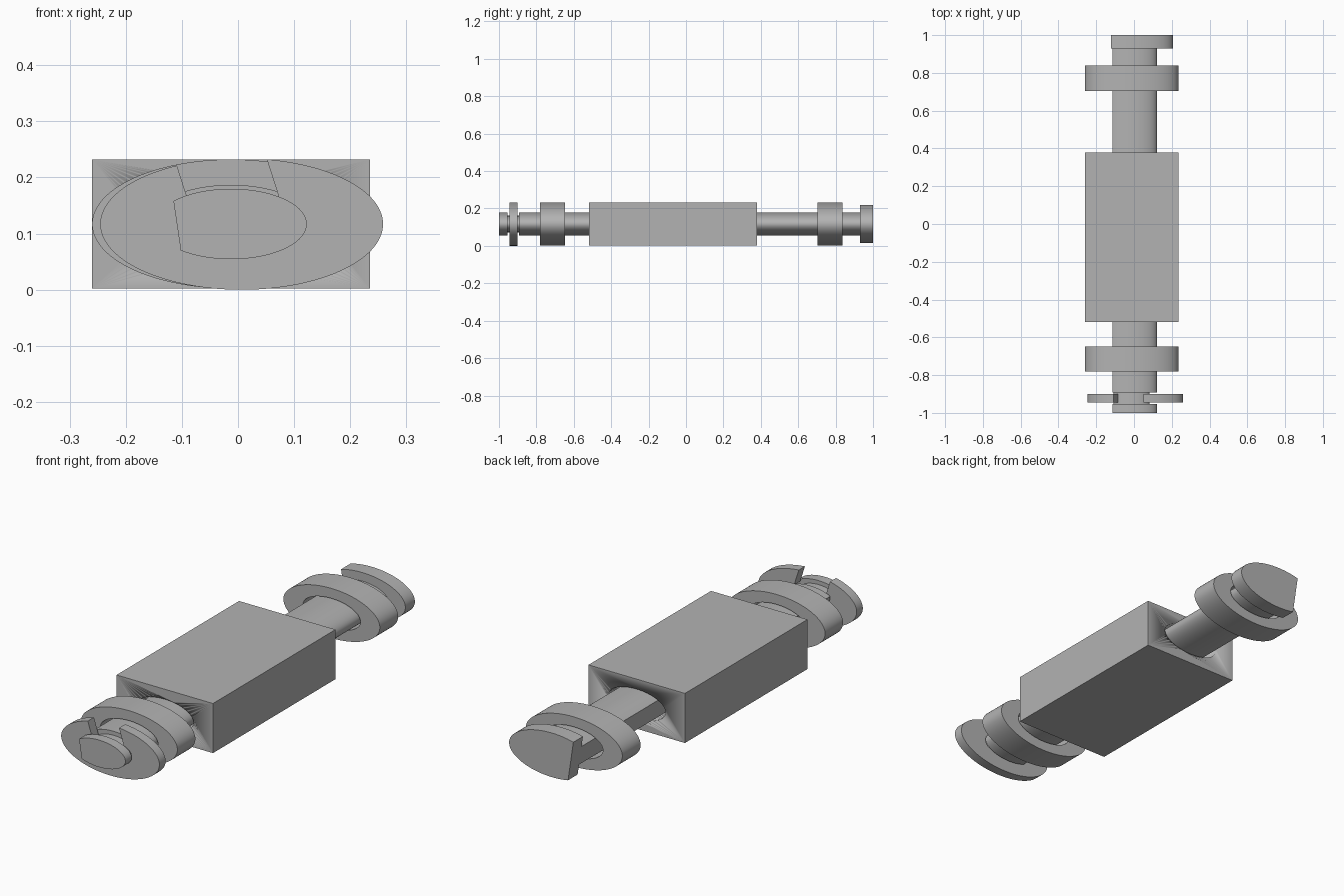
import bpy, bmesh, math
from mathutils import Vector

if "Cube" in bpy.data.objects:
    bpy.data.objects.remove(bpy.data.objects["Cube"], do_unlink=True)

AXIS_X, AXIS_Z = -0.0125, 0.117   # shared centre line, running along y
SQUASH = 0.465                    # round parts are flattened in height
SEGMENTS = 128
BORE = 0.148

steel = bpy.data.materials.new("grey steel")
steel.use_nodes = True
steel.diffuse_color = (0.45, 0.45, 0.45, 1)
steel.node_tree.nodes["Principled BSDF"].inputs["Base Color"].default_value = (0.45, 0.45, 0.45, 1)


def finish(name, bm):
    """Turn a bmesh into a shaded object."""
    bmesh.ops.recalc_face_normals(bm, faces=bm.faces)
    mesh = bpy.data.meshes.new(name)
    bm.to_mesh(mesh)
    bm.free()
    mesh.materials.append(steel)
    obj = bpy.data.objects.new(name, mesh)
    bpy.context.collection.objects.link(obj)
    bpy.ops.object.select_all(action='DESELECT')
    bpy.context.view_layer.objects.active = obj
    obj.select_set(True)
    bpy.ops.object.shade_smooth_by_angle(angle=math.radians(30))
    return obj


def point(radius, angle, y, x=AXIS_X):
    return (x + radius * math.cos(angle), y, AXIS_Z + SQUASH * radius * math.sin(angle))


def turned(profile, tube=False):
    """Sweep (radius, y) points around the axis; cap the ends unless it is a tube."""
    bm = bmesh.new()
    rings = [[bm.verts.new(point(r, math.tau * i / SEGMENTS, y)) for i in range(SEGMENTS)]
             for r, y in profile]
    pairs = list(zip(rings, rings[1:]))
    if tube:
        pairs.append((rings[-1], rings[0]))
    else:
        bm.faces.new(rings[0])
        bm.faces.new(rings[-1])
    for a, b in pairs:
        for i in range(SEGMENTS):
            j = (i + 1) % SEGMENTS
            bm.faces.new((a[i], a[j], b[j], b[i]))
    return bm


# Headed pin with a retaining groove, and one flat along its whole length
pin = turned([(0.135, -1), (0.135, -0.954), (0.095, -0.954), (0.095, -0.893),
              (0.135, -0.893), (0.135, 0.93), (0.22, 0.93), (0.22, 1)])
cut = bmesh.ops.bisect_plane(pin, geom=pin.verts[:] + pin.edges[:] + pin.faces[:],
                             plane_co=Vector((-0.109, 0, AXIS_Z)),
                             plane_no=Vector((-1, 0, -0.148)), clear_outer=True)
rim = [e for e in cut["geom_cut"] if isinstance(e, bmesh.types.BMEdge) and e.is_boundary]
bmesh.ops.edgenet_fill(pin, edges=rim)
finish("headed_pin", pin)

# Collars either side of the block
for name, y0, y1 in (("front_collar", -0.78, -0.648), ("back_collar", 0.704, 0.838)):
    finish(name, turned([(BORE, y0), (0.2475, y0), (0.2475, y1), (BORE, y1)], tube=True))

# Central block, bored through
bm = bmesh.new()
bmesh.ops.create_cube(bm, size=1)
bmesh.ops.scale(bm, vec=(0.495, 0.898, 0.23), verts=bm.verts)
bmesh.ops.translate(bm, vec=(AXIS_X, -0.07, AXIS_Z), verts=bm.verts)
block = finish("centre_block", bm)
drill = finish("bore_cutter", turned([(BORE, -0.6), (BORE, 0.5)]))
drill.hide_render = True
bore = block.modifiers.new("bore", 'BOOLEAN')
bore.operation, bore.solver, bore.object = 'DIFFERENCE', 'EXACT', drill
bpy.context.view_layer.objects.active = block
bpy.ops.object.modifier_apply(modifier="bore")
bpy.data.objects.remove(drill, do_unlink=True)

# Open retaining clip, slotted at the top and seated in the groove
OUTER, INNER, HALF_SLOT = 0.252, 0.11, 0.081
middle = math.radians(98.5)


def arc(radius, reverse=False):
    gap = math.asin(HALF_SLOT / radius)
    sweep = math.tau - 2 * gap
    angles = [middle + gap + sweep * i / SEGMENTS for i in range(SEGMENTS + 1)]
    return [(radius, a) for a in (reversed(angles) if reverse else angles)]


bm = bmesh.new()
outer, inner = arc(OUTER), arc(INNER)
rows = [[bm.verts.new(point(r, a, y, 0.0065)) for r, a in side]
        for side, y in ((outer, -0.945), (outer, -0.9), (inner, -0.9), (inner, -0.945))]
for a, b in zip(rows, rows[1:] + rows[:1]):
    for i in range(SEGMENTS):
        bm.faces.new((a[i], a[i + 1], b[i + 1], b[i]))
for end in (0, -1):
    bm.faces.new([row[end] for row in rows])
finish("retaining_clip", bm)
